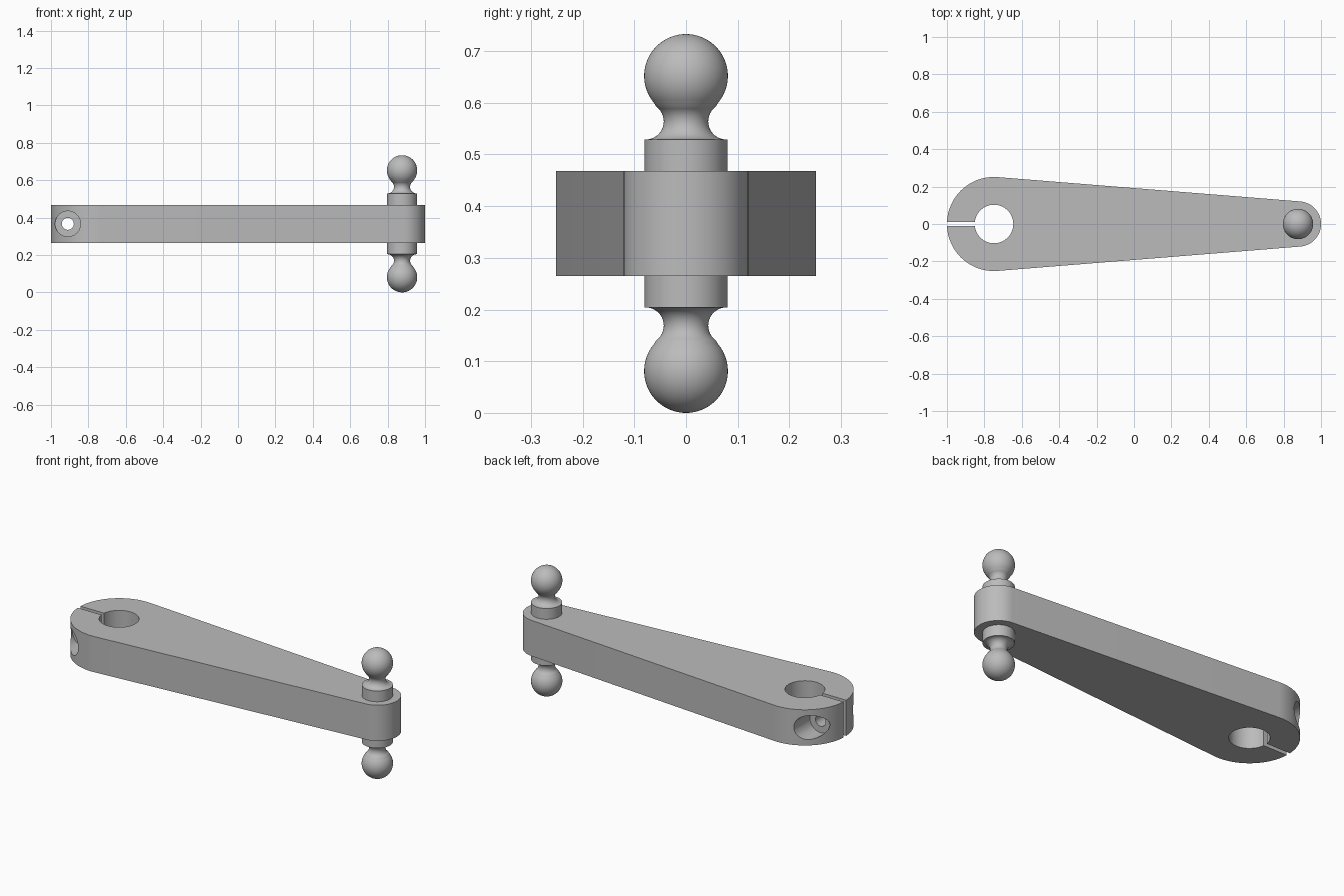
import bpy, bmesh
from math import sin, cos, pi, acos, asin, sqrt
from mathutils import Matrix

if "Cube" in bpy.data.objects:
    bpy.data.objects.remove(bpy.data.objects["Cube"])

steel = bpy.data.materials.new("grey_steel")
steel.use_nodes = True
GREY = (0.5, 0.5, 0.5, 1)
steel.diffuse_color = GREY
steel.node_tree.nodes["Principled BSDF"].inputs["Base Color"].default_value = GREY

MID_Z = 0.3665           # mirror plane of the whole lever
HALF_H = 0.1015          # half thickness of the arm
BIG_X, BIG_R = -0.7485, 0.2515
TIP_X, TIP_R = 0.879, 0.121


def make_object(name, bm):
    bmesh.ops.recalc_face_normals(bm, faces=bm.faces)
    mesh = bpy.data.meshes.new(name)
    bm.to_mesh(mesh)
    bm.free()
    mesh.materials.append(steel)
    obj = bpy.data.objects.new(name, mesh)
    bpy.context.collection.objects.link(obj)
    return obj


def arc(cx, cy, r, a, b, n):
    steps = [a + (b - a) * i / n for i in range(n + 1)]
    return [(cx + r * cos(t), cy + r * sin(t)) for t in steps]


def lathe(name, profile, matrix, steps=64):
    """Spin (radius, height) points about z, then place the result."""
    bm = bmesh.new()
    verts = [bm.verts.new((r, 0, z)) for r, z in profile]
    edges = [bm.edges.new(pair) for pair in zip(verts, verts[1:])]
    bmesh.ops.spin(bm, geom=verts + edges, cent=(0, 0, 0), axis=(0, 0, 1),
                   angle=2 * pi, steps=steps, use_duplicate=False)
    bmesh.ops.remove_doubles(bm, verts=bm.verts, dist=1e-5)
    bmesh.ops.transform(bm, matrix=matrix, verts=bm.verts)
    return make_object(name, bm)


def smooth(obj):
    bpy.ops.object.select_all(action='DESELECT')
    obj.select_set(True)
    bpy.context.view_layer.objects.active = obj
    bpy.ops.object.shade_smooth_by_angle(angle=pi / 6)


# Arm: tapered outline with the clamp bore and its slit in one profile
BORE_R, SLIT = 0.103, 0.012
tangent = acos((BIG_R - TIP_R) / (TIP_X - BIG_X))
outer_gap, bore_gap = asin(SLIT / BIG_R), asin(SLIT / BORE_R)
outline = arc(BIG_X, 0, BIG_R, -pi + outer_gap, -tangent, 32)
outline += arc(TIP_X, 0, TIP_R, -tangent, tangent, 40)
outline += arc(BIG_X, 0, BIG_R, tangent, pi - outer_gap, 32)
outline += arc(BIG_X, 0, BORE_R, pi - bore_gap, -pi + bore_gap, 64)

bm = bmesh.new()
base = bm.faces.new([bm.verts.new((x, y, MID_Z - HALF_H)) for x, y in outline])
top = bmesh.ops.extrude_face_region(bm, geom=[base])["geom"]
bmesh.ops.translate(bm, vec=(0, 0, 2 * HALF_H),
                    verts=[g for g in top if isinstance(g, bmesh.types.BMVert)])
arm = make_object("lever_arm", bm)

# Clamp screw hole, counterbored from both sides
HEAD_R, SCREW_R, FLOOR = 0.068, 0.032, 0.09
half = [(SCREW_R, FLOOR), (HEAD_R, FLOOR), (HEAD_R, 0.5), (0, 0.5)]
profile = [(r, -h) for r, h in reversed(half)] + half
cutter = lathe("screw_hole_cutter", profile,
               Matrix.Translation((-0.91, 0, MID_Z)) @ Matrix.Rotation(pi / 2, 4, 'X'), 48)
cutter.hide_render = True
cut = arm.modifiers.new("screw_hole", 'BOOLEAN')
cut.operation = 'DIFFERENCE'
cut.solver = 'EXACT'
cut.object = cutter
smooth(arm)
bpy.ops.object.modifier_apply(modifier=cut.name)
bpy.data.objects.remove(cutter)
smooth(arm)

# Double ball stud: shaft, concave necks and ball ends
BALL_R, BALL_Z = 0.081, 0.2855
NECK_R, NECK_X, NECK_Z = 0.035, 0.078, 0.1975
neck = arc(NECK_X, NECK_Z, NECK_R, 1.5 * pi, 0.7 * pi, 16)
join = asin(neck[-1][0] / BALL_R)
ball = arc(0, BALL_Z, BALL_R, -pi / 2 + join, pi / 2, 28)
half = [(0.08, NECK_Z - NECK_R)] + neck + ball[1:-1] + [(0, BALL_Z + BALL_R)]
profile = [(r, -h) for r, h in reversed(half)] + half
stud = lathe("double_ball_stud", profile, Matrix.Translation((0.877, 0, MID_Z)))
smooth(stud)
